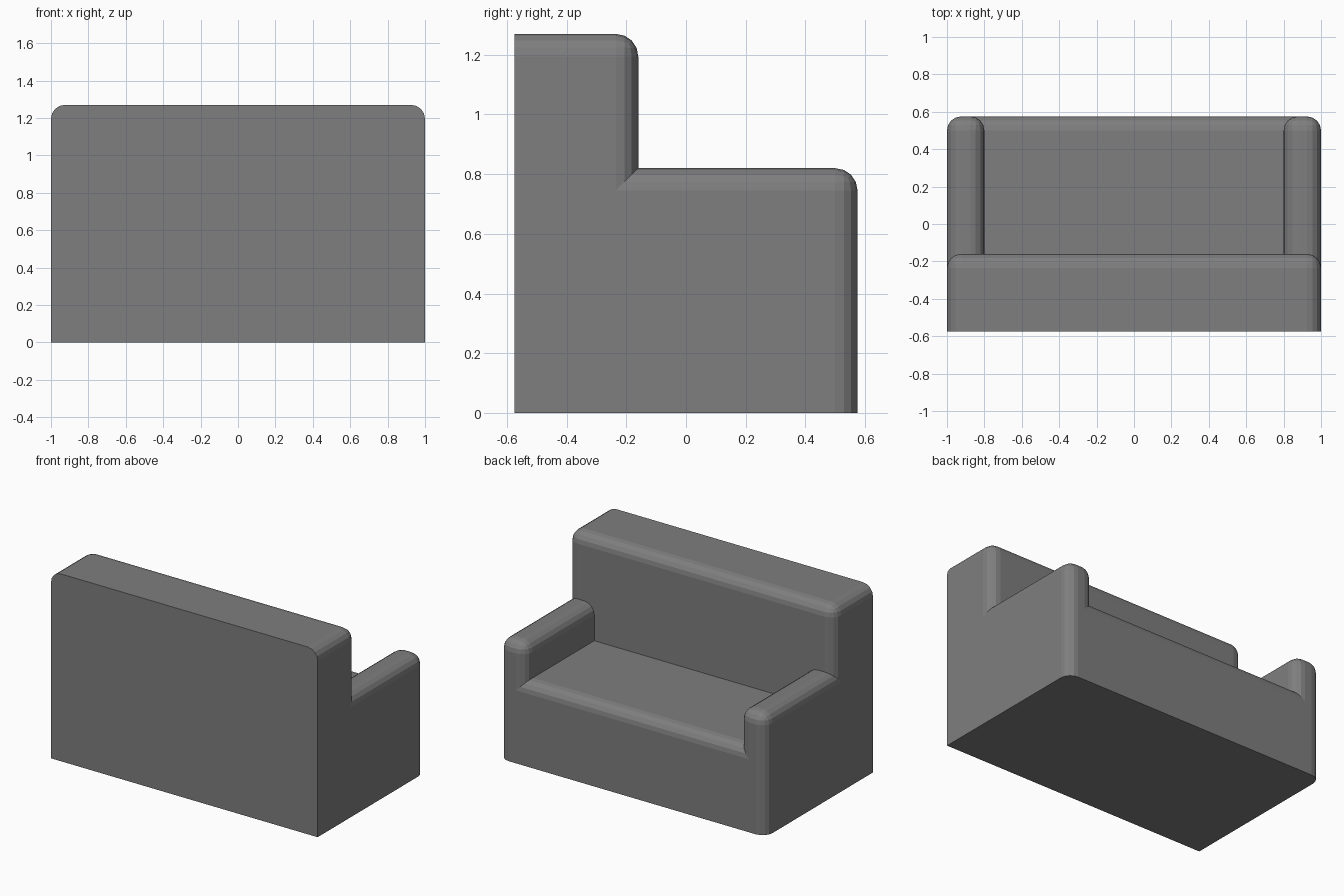
import bpy
import bmesh
from mathutils import Vector

old = bpy.data.objects.get("Cube")
if old:
    bpy.data.objects.remove(old, do_unlink=True)

WIDTH, DEPTH = 1.0, 0.575          # half sizes of the whole sofa
BACK_TOP, ARM_TOP, SEAT_TOP = 1.27, 0.82, 0.57
BACK_FRONT, ARM_INNER = -0.16, 0.8
ROUND = 0.075

fabric = bpy.data.materials.new("grey_fabric")
fabric.use_nodes = True
colour = (0.21, 0.21, 0.21, 1)
fabric.diffuse_color = colour
fabric.node_tree.nodes["Principled BSDF"].inputs["Base Color"].default_value = colour


def rounded_box(name, low, high, is_round):
    """Box whose edges are rounded where is_round(edge direction, edge side) holds."""
    low, high = Vector(low), Vector(high)
    centre, size = (low + high) / 2, high - low
    bm = bmesh.new()
    bmesh.ops.create_cube(bm, size=1)
    edges = []
    for e in bm.edges:
        side = e.verts[0].co + e.verts[1].co
        if is_round(side):
            edges.append(e)
    for v in bm.verts:
        v.co = centre + Vector(a * b for a, b in zip(v.co, size))
    bmesh.ops.bevel(bm, geom=edges, offset=ROUND, segments=4, profile=0.5,
                    affect='EDGES', clamp_overlap=True)
    mesh = bpy.data.meshes.new(name)
    bm.to_mesh(mesh)
    bm.free()
    mesh.materials.append(fabric)
    obj = bpy.data.objects.new(name, mesh)
    bpy.context.collection.objects.link(obj)
    return obj


def front_top_and_sides(side):
    # every edge except those touching the back or the floor
    return side.y > -0.5 and side.z > -0.5


def front_top_only(side):
    return side.y > 0.5 and side.z > 0.5


# Backrest
body = rounded_box("sofa_body", (-WIDTH, -DEPTH, 0), (WIDTH, BACK_FRONT, BACK_TOP),
                   front_top_and_sides)

# Seat reaches into the middle of both arms
middle = (WIDTH + ARM_INNER) / 2
parts = [rounded_box("seat", (-middle, -0.4, 0), (middle, DEPTH, SEAT_TOP), front_top_only)]

# Arms
for label, a, b in (("left_arm", ARM_INNER, WIDTH), ("right_arm", -WIDTH, -ARM_INNER)):
    parts.append(rounded_box(label, (a, -0.4, 0), (b, DEPTH, ARM_TOP), front_top_and_sides))

# Merge the parts into one upholstered shell
for part in parts:
    union = body.modifiers.new("join_" + part.name, 'BOOLEAN')
    union.operation = 'UNION'
    union.solver = 'EXACT'
    union.object = part
bpy.context.view_layer.update()
shell = bpy.data.meshes.new_from_object(
    body.evaluated_get(bpy.context.evaluated_depsgraph_get()))
body.modifiers.clear()
body.data = shell
for part in parts:
    bpy.data.objects.remove(part, do_unlink=True)

# Remove the seams left on flat surfaces
bm = bmesh.new()
bm.from_mesh(shell)
bmesh.ops.remove_doubles(bm, verts=bm.verts, dist=0.0005)
bmesh.ops.dissolve_limit(bm, angle_limit=0.02, verts=bm.verts, edges=bm.edges)
bm.to_mesh(shell)
bm.free()
